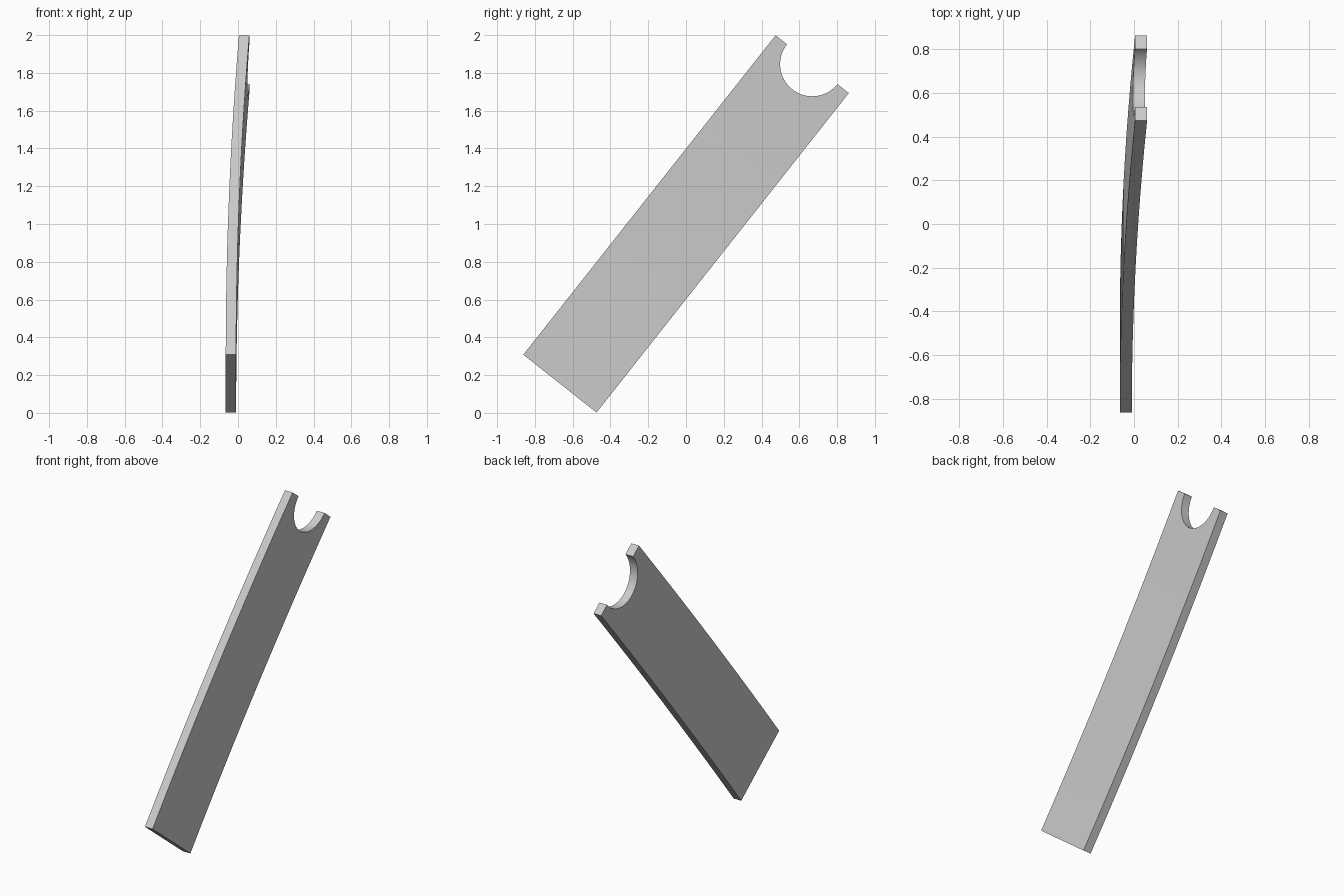
import bpy, bmesh, math
from mathutils import Vector

if "Cube" in bpy.data.objects:
    bpy.data.objects.remove(bpy.data.objects["Cube"])

LENGTH, WIDTH, THICK = 2.155, 0.494, 0.055
NOTCH, RISE, SEGMENTS = 0.17, 0.07, 12
along = Vector((0, 0.62, 0.785)).normalized()
across = Vector((0, along.z, -along.y))
start = Vector((-0.065, -0.6675, 0.155))

grey = bpy.data.materials.new("plain grey")
grey.use_nodes = True
colour = (0.6, 0.6, 0.6, 1)
grey.diffuse_color = colour
grey.node_tree.nodes["Principled BSDF"].inputs["Base Color"].default_value = colour

# Flat plank outline with a half-round notch in its upper end
half = WIDTH / 2
outline = [(0, -half), (0, half), (LENGTH, half)]
for i in range(33):
    a = math.pi * i / 32
    outline.append((LENGTH - NOTCH * math.sin(a), NOTCH * math.cos(a)))
outline.append((LENGTH, -half))

bm = bmesh.new()
face = bm.faces.new([bm.verts.new((s, w, 0)) for s, w in outline])
sides = bmesh.ops.extrude_face_region(bm, geom=[face])["geom"]
for v in sides:
    if isinstance(v, bmesh.types.BMVert):
        v.co.z = THICK

# Cross cuts let the plank bend along its length
for i in range(1, SEGMENTS):
    bmesh.ops.bisect_plane(bm, geom=bm.verts[:] + bm.edges[:] + bm.faces[:],
                           plane_co=(LENGTH * i / SEGMENTS, 0, 0), plane_no=(1, 0, 0))

# Bend gently sideways and tilt into place
for v in bm.verts:
    s, w, t = v.co
    v.co = start + along * s + across * w
    v.co.x += t + RISE * (s / LENGTH) ** 2
bmesh.ops.recalc_face_normals(bm, faces=bm.faces[:])

mesh = bpy.data.meshes.new("notched_plank")
bm.to_mesh(mesh)
bm.free()
mesh.materials.append(grey)
plank = bpy.data.objects.new("notched_plank", mesh)
bpy.context.collection.objects.link(plank)
bpy.ops.object.select_all(action="DESELECT")
plank.select_set(True)
bpy.context.view_layer.objects.active = plank
bpy.ops.object.shade_smooth_by_angle(angle=math.radians(30))
